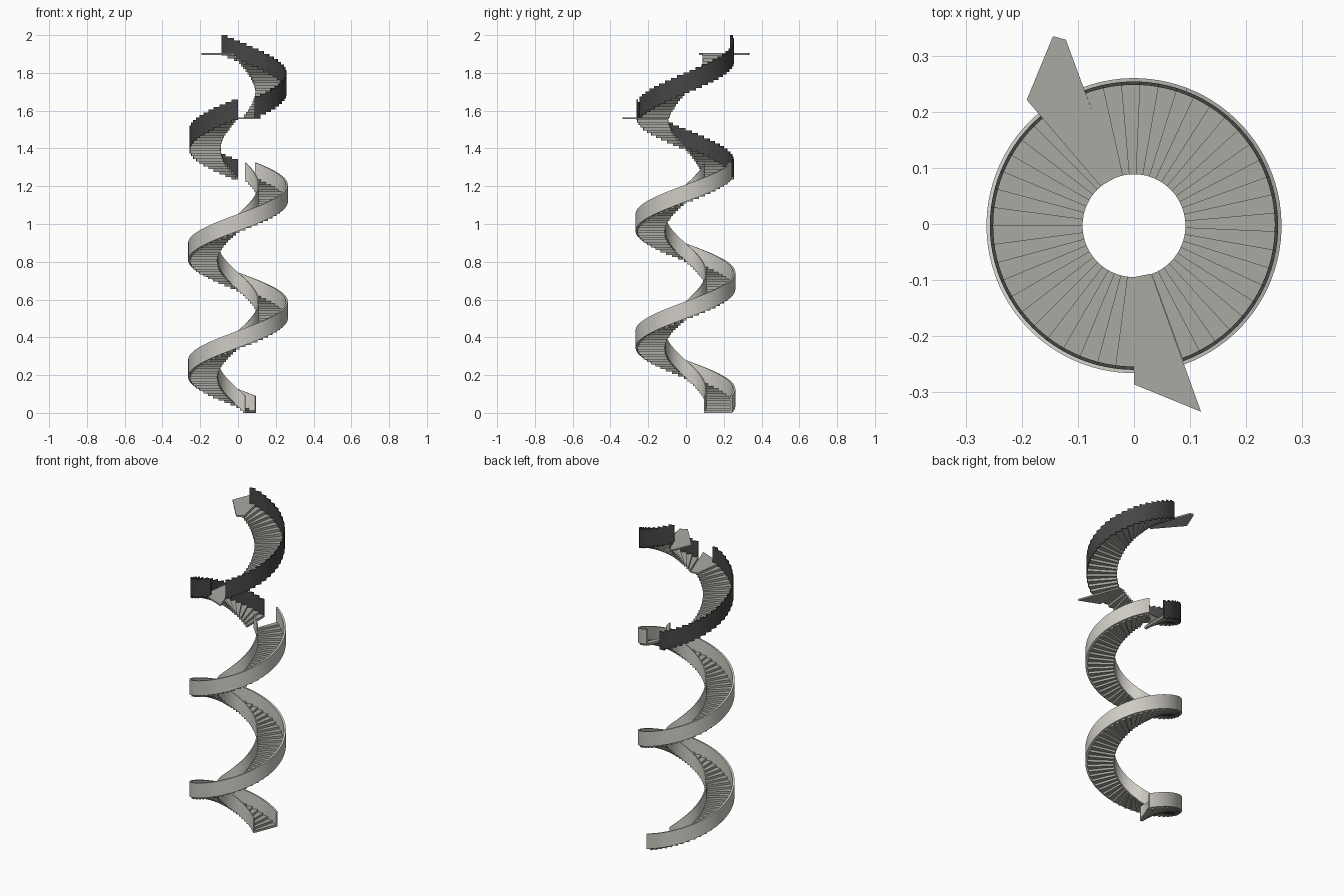
import bpy, bmesh
from math import sin, cos, radians

if "Cube" in bpy.data.objects:
    bpy.data.objects.remove(bpy.data.objects["Cube"])

CY = -0.003          # stair axis offset in y
STEP = 7.5           # degrees per tread


def pt(r, deg, z):
    a = radians(deg)
    return (r * cos(a), r * sin(a) + CY, z)


def material(name, rgb):
    m = bpy.data.materials.new(name)
    m.diffuse_color = (*rgb, 1)
    m.use_nodes = True
    m.node_tree.nodes["Principled BSDF"].inputs["Base Color"].default_value = m.diffuse_color
    return m


DARK = material("dark_panel", (0.06, 0.06, 0.06))
STONE = material("pale_stone", (0.62, 0.60, 0.55))
TREAD = material("tread_grey", (0.40, 0.40, 0.36))


def finish(bm, name, mat, smooth=False):
    bmesh.ops.recalc_face_normals(bm, faces=bm.faces)
    me = bpy.data.meshes.new(name)
    bm.to_mesh(me)
    bm.free()
    ob = bpy.data.objects.new(name, me)
    bpy.context.collection.objects.link(ob)
    me.materials.append(mat)
    if smooth:
        bpy.ops.object.select_all(action='DESELECT')
        ob.select_set(True)
        bpy.context.view_layer.objects.active = ob
        bpy.ops.object.shade_smooth_by_angle(angle=radians(35))
    return ob


def prism(bm, outline, z0, z1):
    lo = [bm.verts.new((x, y, z0)) for x, y in outline]
    hi = [bm.verts.new((x, y, z1)) for x, y in outline]
    bm.faces.new(lo[::-1])
    bm.faces.new(hi)
    n = len(lo)
    for i in range(n):
        j = (i + 1) % n
        bm.faces.new((lo[i], lo[j], hi[j], hi[i]))


def stepped(name, r0, r1, a0, z0, rise, count, below, above, mat):
    """One wedge block per step, climbing anticlockwise."""
    bm = bmesh.new()
    for i in range(count):
        a, b, top = a0 + i * STEP, a0 + (i + 1) * STEP, z0 + (i + 1) * rise
        m = (a + b) / 2
        outline = [pt(r, d, 0)[:2] for r, d in
                   ((r0, a), (r1, a), (r1, m), (r1, b), (r0, b), (r0, m))]
        prism(bm, outline, top - below, top + above)
    return finish(bm, name, mat)


def ribbon(name, r0, r1, a0, sweep, rise, height):
    """Helical band of rectangular section."""
    bm = bmesh.new()
    n = int(sweep / 3.75)
    prev = None
    for i in range(n + 1):
        a, z = a0 + sweep * i / n, rise * i / n
        ring = [bm.verts.new(pt(r, a, z + h)) for r, h in
                ((r0, 0), (r1, 0), (r1, height), (r0, height))]
        if prev:
            for k in range(4):
                j = (k + 1) % 4
                bm.faces.new((prev[k], prev[j], ring[j], ring[k]))
        else:
            bm.faces.new(ring)
        prev = ring
    bm.faces.new(prev)
    return finish(bm, name, STONE, True)


def landing(name, outline, top):
    bm = bmesh.new()
    prism(bm, outline, top - 0.009, top)
    return finish(bm, name, TREAD)


# Lower stair: two full turns between solid curved parapets
RISE = 1.236 / 96
stepped("lower_treads", 0.11, 0.253, 69, 0, RISE, 96, RISE, 0, TREAD)
ribbon("lower_outer_parapet", 0.253, 0.264, 69, 720, 1.236, 0.09)
ribbon("lower_inner_parapet", 0.106, 0.112, 69, 720, 1.236, 0.09)

# Upper stair: two half-turn flights with stepped dark outer panels
for name, a0, z0, z1 in (("first", 90, 1.235, 1.565), ("second", 290, 1.565, 1.905)):
    rise = (z1 - z0) / 24
    stepped(name + "_flight_treads", 0.092, 0.252, a0, z0, rise, 24, rise, 0, TREAD)
    stepped(name + "_flight_panels", 0.252, 0.258, a0, z0, rise, 24, rise, 0.095, DARK)

# Landings that project beyond the flights
landing("middle_landing", [(0, -0.095), (0, -0.287), (0.12, -0.336), (0.031, -0.089)], 1.565)
landing("top_landing", [(-0.031, 0.084), (-0.122, 0.33), (-0.145, 0.336),
                        (-0.192, 0.222), (-0.06, 0.068)], 1.905)
